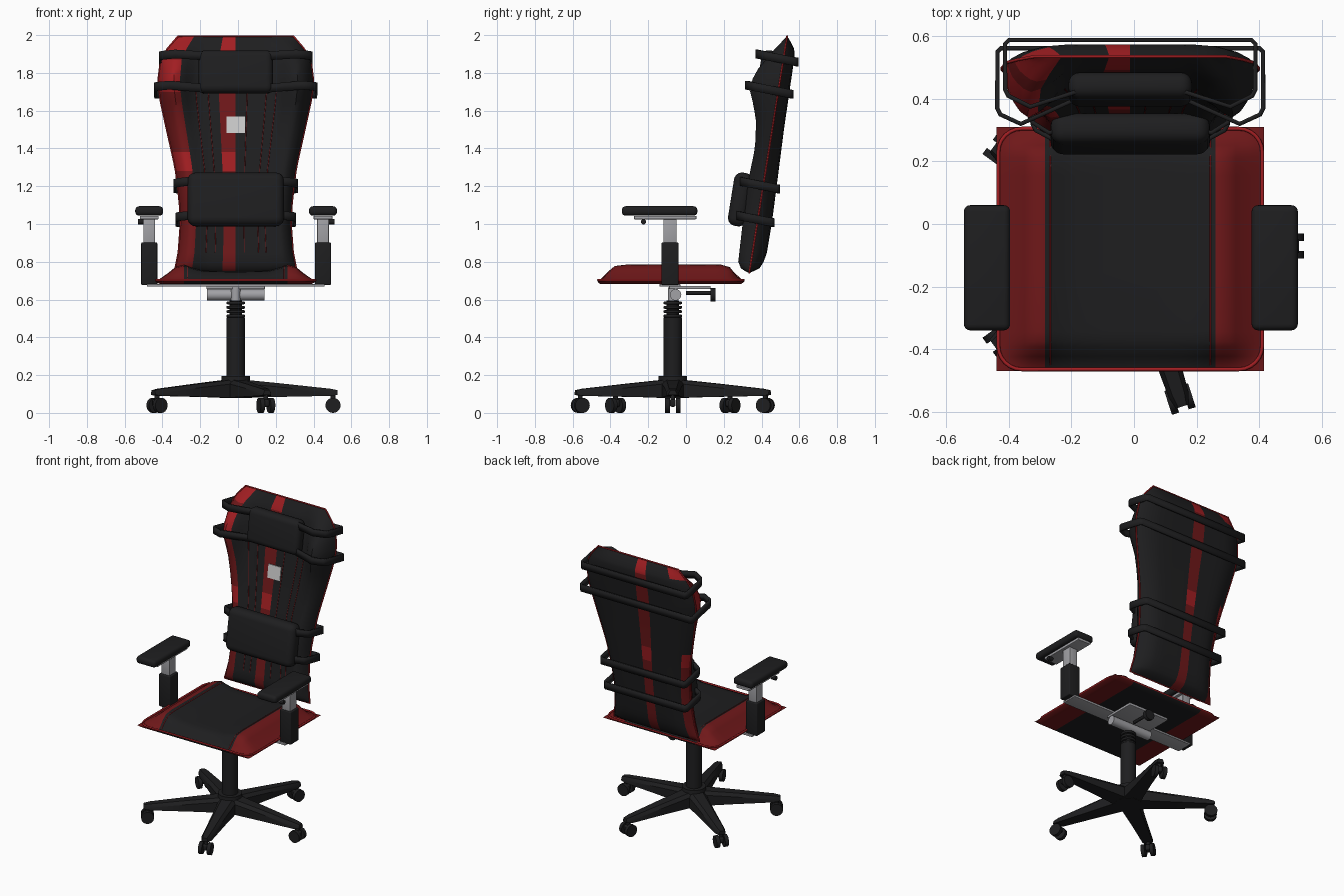
import bpy, bmesh, math
from mathutils import Matrix, Vector

if "Cube" in bpy.data.objects:
    bpy.data.objects.remove(bpy.data.objects["Cube"])

CX, CY = -0.012, -0.07          # chair centre line and column position
TILT = -math.atan(0.16)         # backrest lean


def material(name, rgb):
    m = bpy.data.materials.new(name)
    m.diffuse_color = (*rgb, 1)
    m.use_nodes = True
    m.node_tree.nodes["Principled BSDF"].inputs["Base Color"].default_value = m.diffuse_color
    return m


BLACK = material("black", (0.013, 0.013, 0.014))
RED = material("red", (0.16, 0.009, 0.010))
BRIGHT = material("bright_red", (0.36, 0.013, 0.016))
GREY = material("grey", (0.36, 0.36, 0.38))
WHITE = material("white", (0.75, 0.75, 0.75))


def finish(name, bm, mats, angle=40):
    bmesh.ops.recalc_face_normals(bm, faces=bm.faces)
    me = bpy.data.meshes.new(name)
    bm.to_mesh(me)
    bm.free()
    for m in mats:
        me.materials.append(m)
    ob = bpy.data.objects.new(name, me)
    bpy.context.collection.objects.link(ob)
    bpy.ops.object.select_all(action='DESELECT')
    ob.select_set(True)
    bpy.context.view_layer.objects.active = ob
    bpy.ops.object.shade_smooth_by_angle(angle=math.radians(angle))
    return ob


def box(name, loc, size, mat, bevel=0.0, segs=3, rot=None):
    bm = bmesh.new()
    bmesh.ops.create_cube(bm, size=1)
    bmesh.ops.scale(bm, vec=size, verts=bm.verts)
    if bevel:
        bmesh.ops.bevel(bm, geom=bm.edges[:], offset=bevel, segments=segs, profile=0.5, affect='EDGES')
    bm.transform(Matrix.Translation(loc) @ (rot or Matrix()))
    return finish(name, bm, [mat])


def cyl(name, loc, r, h, mat, axis='Z', r2=None, turn=0.0):
    bm = bmesh.new()
    bmesh.ops.create_cone(bm, cap_ends=True, segments=28, radius1=r, radius2=r if r2 is None else r2, depth=h)
    rot = {'Z': Matrix(), 'X': Matrix.Rotation(math.pi / 2, 4, 'Y'), 'Y': Matrix.Rotation(math.pi / 2, 4, 'X')}[axis]
    bm.transform(Matrix.Translation(loc) @ Matrix.Rotation(turn, 4, 'Z') @ rot)
    return finish(name, bm, [mat])


def tube(name, pts, r, mat, closed=False):
    cu = bpy.data.curves.new(name, 'CURVE')
    cu.dimensions, cu.bevel_depth, cu.bevel_resolution = '3D', r, 2
    sp = cu.splines.new('POLY')
    sp.points.add(len(pts) - 1)
    for p, q in zip(sp.points, pts):
        p.co = (*q, 1)
    sp.use_cyclic_u = closed
    cu.materials.append(mat)
    ob = bpy.data.objects.new(name, cu)
    bpy.context.collection.objects.link(ob)


def lerp(table, t):
    for (a, va), (b, vb) in zip(table, table[1:]):
        if t <= b:
            return va + (vb - va) * max(0, t - a) / (b - a)
    return table[-1][1]


def cushion(name, us, vs, sides, pick, mats):
    """Two grids (front/back or top/bottom) welded along their shared rim."""
    bm = bmesh.new()
    for s, fn in enumerate(sides):
        g = [[bm.verts.new(fn(u, v)) for u in us] for v in vs]
        for j in range(len(vs) - 1):
            for i in range(len(us) - 1):
                f = bm.faces.new((g[j][i], g[j][i + 1], g[j + 1][i + 1], g[j + 1][i]))
                f.material_index = pick(s, (us[i] + us[i + 1]) / 2, (vs[j] + vs[j + 1]) / 2)
    bmesh.ops.remove_doubles(bm, verts=bm.verts, dist=0.0004)
    return finish(name, bm, mats, 50)


def mirrored(half):
    return [-u for u in reversed(half) if u] + half


# Five-star base with twin-wheel casters
cyl("base_hub", (CX, CY, 0.135), 0.085, 0.11, BLACK, r2=0.075)
for k in range(5):
    a = k * math.tau / 5
    place = Matrix.Translation((CX, CY, 0)) @ Matrix.Rotation(a, 4, 'Z')
    bm = bmesh.new()
    rings = []
    for r, w, zb, zt in ((0.02, 0.06, 0.08, 0.178), (0.25, 0.045, 0.085, 0.155),
                         (0.50, 0.033, 0.09, 0.128), (0.54, 0.022, 0.095, 0.12)):
        rings.append([bm.verts.new((r, y, z)) for y, z in
                      ((-w, zb), (w, zb), (w, zt - 0.02), (w * 0.6, zt), (-w * 0.6, zt), (-w, zt - 0.02))])
    for p, q in zip(rings, rings[1:]):
        for i in range(6):
            bm.faces.new((p[i], p[(i + 1) % 6], q[(i + 1) % 6], q[i]))
    bm.faces.new(rings[0])
    bm.faces.new(rings[-1])
    bm.transform(place)
    finish("base_leg", bm, [BLACK], 30)
    cyl("caster_stem", place @ Vector((0.515, 0, 0.075)), 0.013, 0.07, BLACK)
    box("caster_fork", place @ Vector((0.515, 0, 0.052)), (0.05, 0.03, 0.04), BLACK, 0.01,
        rot=Matrix.Rotation(a, 4, 'Z'))
    for s in (-1, 1):
        cyl("caster_wheel", place @ Vector((0.515, s * 0.028, 0.04)), 0.04, 0.024, BLACK, 'Y', turn=a)

# Gas lift column with ribbed bellows
cyl("column_collar", (CX, CY, 0.18), 0.075, 0.03, BLACK)
cyl("column", (CX, CY, 0.345), 0.049, 0.32, BLACK)
cyl("lift_rod", (CX, CY, 0.545), 0.032, 0.1, BLACK)
cyl("lift_top", (CX, CY, 0.625), 0.026, 0.08, GREY)
for i in range(4):
    z = 0.513 + i * 0.023
    tube("bellows_ring", [(CX + 0.042 * math.cos(t * math.tau / 24), CY + 0.042 * math.sin(t * math.tau / 24), z)
                          for t in range(24)], 0.008, BLACK, True)

# Tilt mechanism under the seat
cyl("tension_tube", (CX, -0.055, 0.625), 0.03, 0.305, GREY, 'X')
box("mount_plate", (CX, 0.02, 0.664), (0.31, 0.22, 0.018), GREY, 0.004)
cyl("tilt_knob", (0.0, 0.143, 0.625), 0.035, 0.025, BLACK, 'Y')
cyl("tilt_shaft", (0.0, 0.07, 0.635), 0.01, 0.14, BLACK, 'Y')
box("armrest_bar", (CX, -0.085, 0.675), (0.94, 0.11, 0.014), GREY, 0.003)

# Armrests
for s in (-1, 1):
    x = -0.01 + s * 0.46
    box("armrest_sleeve", (x, -0.085, 0.79), (0.085, 0.09, 0.225), BLACK, 0.006)
    box("armrest_post", (x, -0.085, 0.965), (0.062, 0.07, 0.14), GREY, 0.004)
    box("armrest_plate", (x, -0.11, 1.034), (0.10, 0.33, 0.018), GREY, 0.004)
    box("armrest_pad", (x, -0.14, 1.069), (0.148, 0.40, 0.05), BLACK, 0.02, 4)
    cyl("armrest_button", (x + s * 0.045, -0.225, 1.012), 0.014, 0.03, BLACK, 'X')

# Seat cushion
HW, HD, SY = 0.427, 0.39, -0.08
ACROSS = ((0, 0.055), (0.4, 0.058), (0.55, 0.075), (0.64, 0.09), (0.74, 0.08), (0.84, 0.045), (0.93, 0.018), (1, 0))
ALONG = ((-1, 0), (-0.92, 0.22), (-0.85, 0.6), (-0.76, 0.92), (-0.6, 1), (0.68, 1), (0.8, 0.85), (0.9, 0.3), (1, 0))


def seat_top(u, v):
    return CX + u * HW, SY + v * HD, 0.695 + lerp(ACROSS, abs(u)) * lerp(ALONG, v)


def seat_bottom(u, v):
    rim = abs(u) == 1 or abs(v) == 1
    return CX + u * HW, SY + v * HD, 0.695 if rim else 0.682


cushion("seat", mirrored([0, 0.2, 0.4, 0.5, 0.57, 0.64, 0.69, 0.74, 0.79, 0.84, 0.89, 0.94, 1]),
        [-1, -0.96, -0.92, -0.88, -0.85, -0.8, -0.76, -0.68, -0.6, -0.2, 0.2, 0.6, 0.68, 0.75, 0.8, 0.85, 0.9, 0.95, 1],
        (seat_top, seat_bottom), lambda s, u, v: 1 if abs(u) > 0.64 else 0, [BLACK, RED])
rim = []
for k, (sx, sy) in enumerate(((1, 1), (-1, 1), (-1, -1), (1, -1))):
    for i in range(7):
        a = (k + i / 6) * math.pi / 2
        rim.append((CX + sx * (HW - 0.08) + 0.075 * math.cos(a), SY + sy * (HD - 0.08) + 0.075 * math.sin(a), 0.703))
tube("seat_piping", rim, 0.006, BRIGHT, True)
for s in (-1, 1):
    tube("seat_seam", [(x, y, z + 0.001) for x, y, z in
                       (seat_top(s * 0.6, -0.95 + i * 0.1) for i in range(20))], 0.002, BRIGHT)

# Backrest: half width, bolster, centre and rear depth by height
WIDTH = ((0.74, 0.325), (0.85, 0.303), (1.0, 0.292), (1.13, 0.298), (1.3, 0.32), (1.5, 0.365), (1.66, 0.4),
         (1.75, 0.412), (1.87, 0.397), (1.93, 0.36), (2, 0.3))
BOLSTER = ((0.74, 0), (0.76, 0.045), (0.8, 0.068), (0.95, 0.075), (1.2, 0.085), (1.42, 0.075), (1.55, 0.095),
           (1.63, 0.12), (1.71, 0.153), (1.76, 0.15), (1.82, 0.127), (1.92, 0.06), (1.995, 0))
CENTRE = ((0.74, 0), (0.76, 0.03), (0.8, 0.05), (1.2, 0.058), (1.5, 0.045), (1.8, 0.04), (1.92, 0.028), (1.995, 0))
REAR = ((0.74, 0), (0.765, 0.05), (0.82, 0.076), (1.02, 0.077), (1.5, 0.062), (1.9, 0.056), (1.94, 0.042), (1.995, 0))
EDGE = ((0, 1), (0.55, 0.98), (0.72, 0.88), (0.86, 0.6), (0.95, 0.28), (1, 0))


def seam_y(z):
    return 0.335 + (z - 0.74) * 0.16


def back_front(u, z):
    b, c = lerp(BOLSTER, z), lerp(CENTRE, z)
    d = lerp(((0, c), (0.45, c), (0.56, c + 0.2 * (b - c)), (0.68, c + 0.75 * (b - c)), (0.8, b),
              (0.88, b * 0.85), (0.95, b * 0.48), (1, 0)), abs(u))
    return CX + u * lerp(WIDTH, z), seam_y(z) - d, z


def back_rear(u, z):
    return CX + u * lerp(WIDTH, z), seam_y(z) + lerp(REAR, z) * lerp(EDGE, abs(u)), z


def back_colour(s, u, z):
    shade = 2 if z > 1.91 or 1.28 < z < 1.38 else 1
    if -0.22 < u < 0 and not (s == 0 and 1.38 < z < 1.28):
        return shade
    if u < -0.72 and (s == 0 or z > 1.93 or (z < 1.38 and u < -0.86)):
        return 2 if 1.7 < z < 1.87 else shade
    return 0


rows = [0.74, 0.75, 0.765, 0.78, 0.8, 0.85, 0.9, 1.0, 1.1, 1.2, 1.28, 1.33, 1.38, 1.45, 1.5, 1.55, 1.6, 1.65, 1.7,
        1.735, 1.77, 1.82, 1.87, 1.91, 1.93, 1.96, 1.98, 1.995]
cols = mirrored([0, 0.11, 0.22, 0.35, 0.45, 0.56, 0.64, 0.72, 0.8, 0.86, 0.91, 0.95, 0.98, 1])
cushion("backrest", cols, rows, (back_front, back_rear), back_colour, [BLACK, RED, BRIGHT])
tube("backrest_piping", [back_front(-1, z) for z in rows] + [back_front(1, z) for z in reversed(rows)],
     0.005, BRIGHT, True)
for u in (-0.52, -0.36, 0.15, 0.4, 0.53):
    tube("backrest_stitch", [back_front(u, 0.85 + i * 0.05) for i in range(18)], 0.0022, RED)
lean = Matrix.Rotation(TILT, 4, 'X')
box("backrest_patch", (CX, back_front(0, 1.525)[1] - 0.002, 1.525), (0.096, 0.008, 0.09), WHITE, rot=lean)

# Head and lumbar pillows
box("head_pillow", (CX, 0.43, 1.805), (0.395, 0.085, 0.23), BLACK, 0.036, 5, lean)
box("lumbar_pillow", (CX, 0.288, 1.13), (0.51, 0.10, 0.285), BLACK, 0.042, 5, lean)

# Pillow straps looped round the backrest: half width, rear y, side y, bolster point, pillow y, front z
for w, yb, ys, bx, by, yp, z0 in ((0.4, 0.588, 0.43, 0.32, 0.375, 0.43, 1.9), (0.425, 0.562, 0.37, 0.35, 0.32, 0.41, 1.735),
                                  (0.322, 0.49, 0.345, 0.26, 0.292, 0.31, 1.225), (0.312, 0.463, 0.32, 0.25, 0.272, 0.29, 1.045)):
    half = [(0.15, yp), (bx, by), (w - 0.01, ys - 0.02), (w, ys), (w, yb - 0.012), (w - 0.012, yb)]
    path = half + [(-x, y) for x, y in reversed(half)]
    bm = bmesh.new()
    pairs = [[bm.verts.new((CX + x, y, z0 - 0.2 * (y - by) + h)) for h in (-0.023, 0.023)] for x, y in path]
    for p, q in zip(pairs, pairs[1:] + pairs[:1]):
        bm.faces.new((p[0], q[0], q[1], p[1]))
    ob = finish("pillow_strap", bm, [BLACK])
    mod = ob.modifiers.new("thickness", 'SOLIDIFY')
    mod.thickness, mod.offset = 0.014, 0
